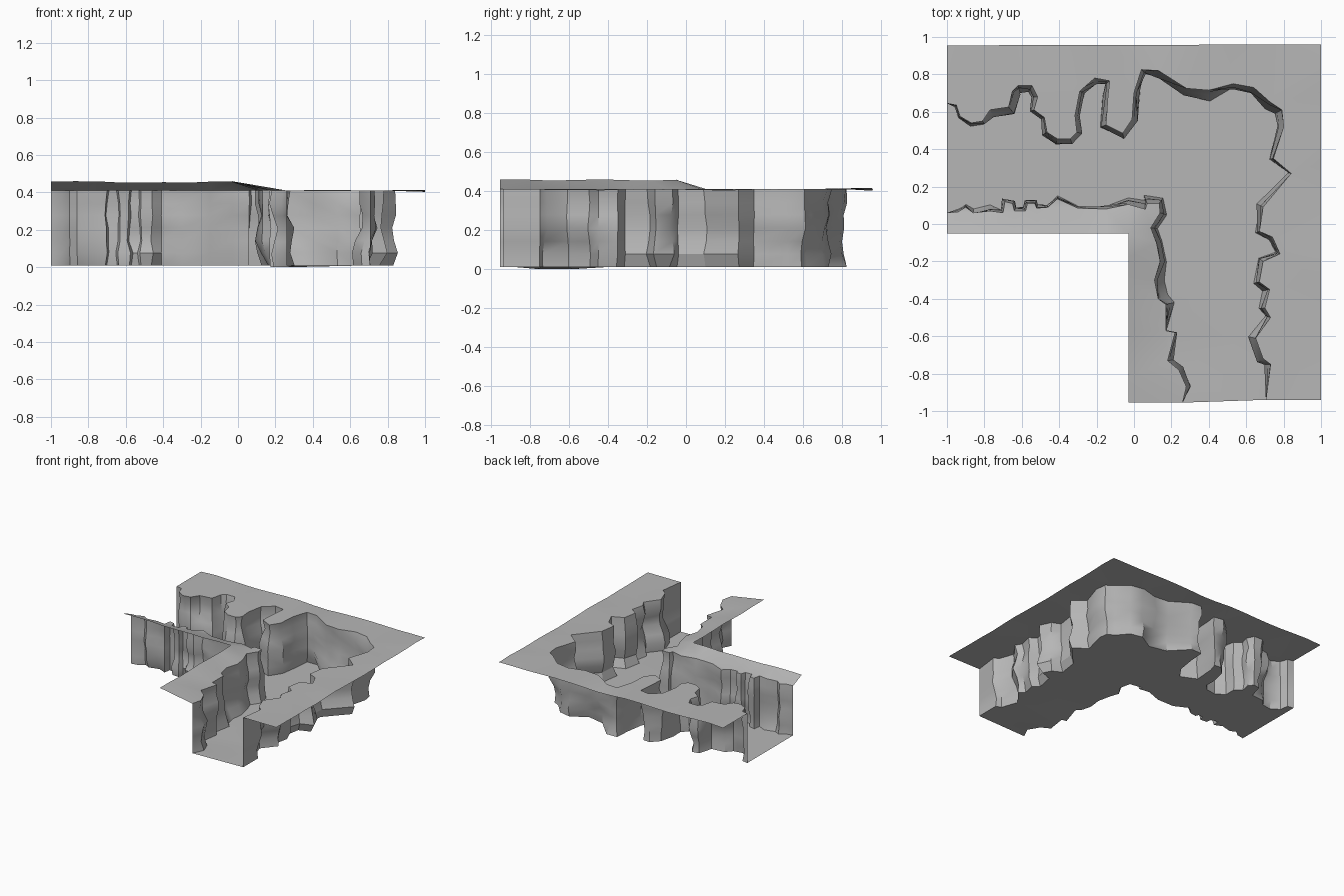
import bpy, bmesh
from mathutils import Vector, noise

if "Cube" in bpy.data.objects:
    bpy.data.objects.remove(bpy.data.objects["Cube"])

FLOOR_Z, TOP_Z, CREST_Z = 0.009, 0.41, 0.456
LEVELS = [0, 0.17, 0.33, 0.5, 0.67, 0.83, 1]

# Rim outlines of the two cliffs, left end to front end
outer_path = [(-1, .645), (-.95, .635), (-.93, .575), (-.87, .54), (-.81, .55), (-.77, .61),
              (-.67, .625), (-.65, .71), (-.62, .74), (-.545, .74), (-.515, .68), (-.535, .61),
              (-.48, .57), (-.465, .49), (-.41, .455), (-.34, .455), (-.305, .49), (-.315, .58),
              (-.29, .71), (-.21, .78), (-.13, .765), (-.14, .68), (-.15, .53), (-.06, .485),
              (-.01, .56), (.0, .7), (.04, .825), (.13, .82), (.28, .725), (.4, .715),
              (.53, .75), (.64, .73), (.73, .65), (.79, .61), (.8, .52), (.745, .35),
              (.84, .27), (.69, .09), (.67, -.04), (.74, -.07), (.78, -.16), (.69, -.2),
              (.67, -.31), (.725, -.35), (.7, -.45), (.73, -.5), (.65, -.61), (.69, -.72),
              (.73, -.75), (.705, -.94)]
inner_path = [(-1, .06), (-.94, .065), (-.9, .09), (-.86, .06), (-.77, .07), (-.7, .06),
              (-.69, .12), (-.65, .11), (-.64, .07), (-.58, .07), (-.57, .11), (-.53, .11),
              (-.52, .085), (-.46, .09), (-.41, .135), (-.3, .085), (-.15, .08), (-.03, .105),
              (.06, .08), (.07, .11), (.135, .11), (.14, .06), (.09, -.02), (.12, -.1),
              (.14, -.2), (.11, -.3), (.13, -.4), (.17, -.43), (.17, -.57), (.22, -.58),
              (.18, -.73), (.24, -.78), (.28, -.87), (.26, -.955)]

# Plain mid-grey rock
rock = bpy.data.materials.new("rock")
rock.diffuse_color = (0.47, 0.47, 0.47, 1)
rock.use_nodes = True
rock.node_tree.nodes["Principled BSDF"].inputs["Base Color"].default_value = rock.diffuse_color


def make_object(name, bm, angle=0.6):
    mesh = bpy.data.meshes.new(name)
    bm.to_mesh(mesh)
    bm.free()
    mesh.materials.append(rock)
    obj = bpy.data.objects.new(name, mesh)
    bpy.context.collection.objects.link(obj)
    bpy.context.view_layer.objects.active = obj
    obj.select_set(True)
    bpy.ops.object.shade_smooth_by_angle(angle=angle)
    obj.select_set(False)
    return obj


def rings(path, side, foot):
    """Horizontal outlines from floor to rim; side is +1 where the channel lies on the right."""
    out = []
    last = len(path) - 1
    for t in LEVELS:
        row = []
        for i, (x, y) in enumerate(path):
            d = (Vector(path[min(i + 1, last)]) - Vector(path[max(i - 1, 0)])).normalized()
            n = Vector((d.y, -d.x)) * side
            bulge = noise.noise(Vector((x * 4, y * 4, t * 3 + 3))) * 0.05
            off = foot * (1 - t) + bulge * min(1, (1 - t) * 4)
            if i in (0, last):          # tile ends stay straight
                off = 0
            p = Vector((x, y)) + n * off
            low = FLOOR_Z
            if side < 0 and -.85 < y < -.45:   # floor dips to the ground here
                low = 0
            row.append(Vector((p.x, p.y, low + (TOP_Z - low) * t)))
        out.append(row)
    return out


def wall(name, rows, flip):
    bm = bmesh.new()
    vs = [[bm.verts.new(p) for p in r] for r in rows]
    for low, high in zip(vs, vs[1:]):
        for i in range(len(low) - 1):
            f = [low[i], low[i + 1], high[i + 1], high[i]]
            bm.faces.new(f[::-1] if flip else f)
    make_object(name, bm)


def sheet(name, points):
    bm = bmesh.new()
    f = bm.faces.new([bm.verts.new(p) for p in points])
    f.normal_update()
    if f.normal.z < 0:
        f.normal_flip()
    bmesh.ops.triangulate(bm, faces=[f])
    make_object(name, bm, 0.8)


def edge(corners, z, wobble, step=0.12):
    """Tile border through the corners with a slightly uneven height."""
    pts = []
    for a, b in zip(corners, corners[1:]):
        a, b = Vector(a), Vector(b)
        n = max(1, int((b - a).length / step))
        pts += [a.lerp(b, k / n) for k in range(n)]
    pts.append(Vector(corners[-1]))
    return [Vector((p.x, p.y, z + wobble * noise.noise(Vector((p.x * 3, p.y * 3, 7))))) for p in pts]


outer = rings(outer_path, 1, 0.025)
inner = rings(inner_path, -1, 0.02)

# Cliff walls facing the channel
wall("outer_cliff", outer, True)
wall("inner_cliff", inner, False)

# Channel floor
sheet("channel_floor", outer[0] + inner[0][::-1])

# Ground around the outer cliff
sheet("outer_ground", outer[-1] + edge([(1, -.94), (1, .96), (-1, .955)], 0.407, 0.02))

# Raised bank behind the inner cliff
sheet("inner_bank", inner[-1] + edge([(-.03, -.955), (-.03, -.05), (-1, -.05)], CREST_Z, 0.02))
